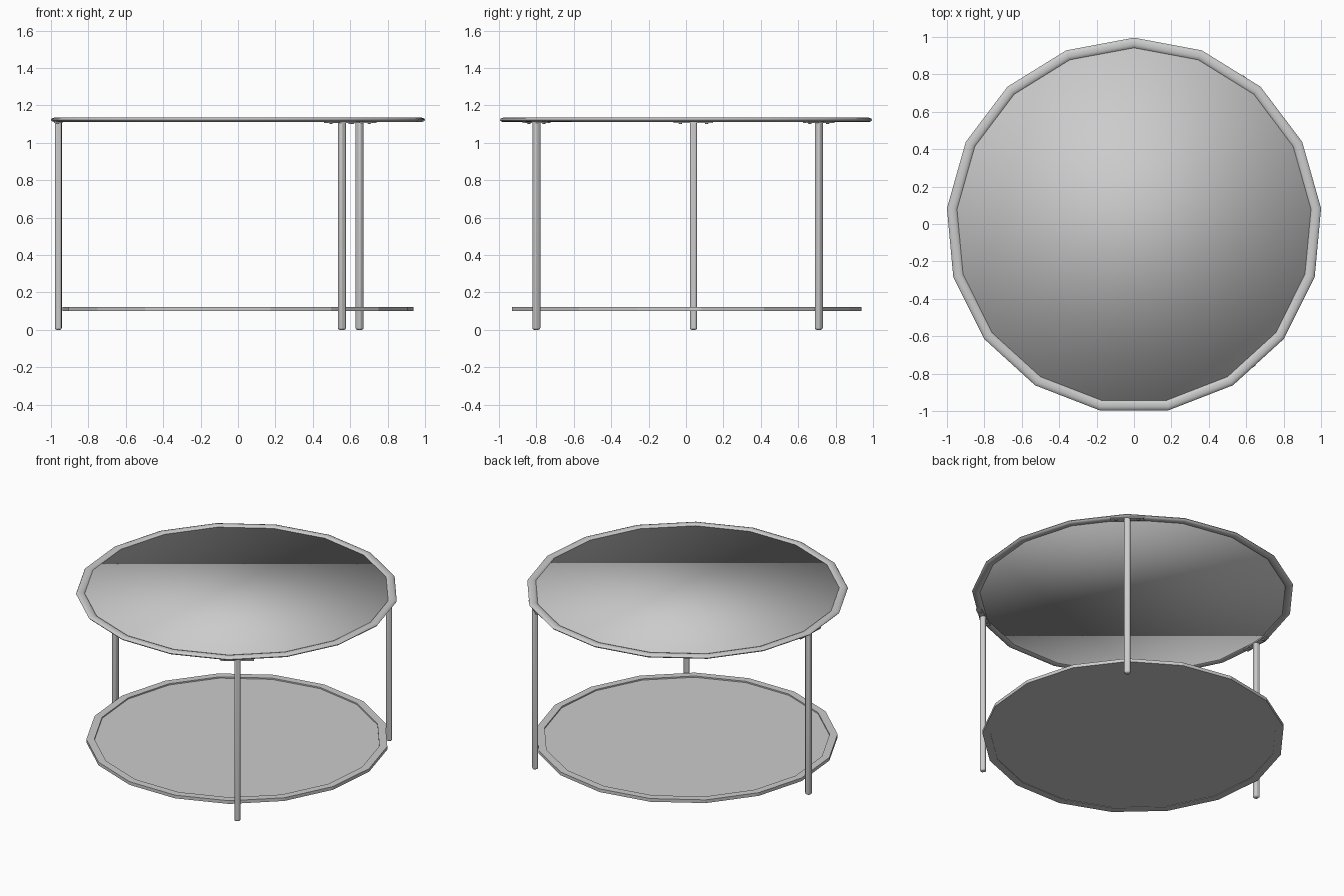
import bpy, bmesh, math
from mathutils import Matrix, Vector

if "Cube" in bpy.data.objects:
    bpy.data.objects.remove(bpy.data.objects["Cube"])

SIDES = 17


def finish(name, bm, smooth=None):
    bmesh.ops.recalc_face_normals(bm, faces=bm.faces)
    me = bpy.data.meshes.new(name)
    bm.to_mesh(me)
    bm.free()
    ob = bpy.data.objects.new(name, me)
    bpy.context.collection.objects.link(ob)
    if smooth is not None:
        bpy.ops.object.select_all(action='DESELECT')
        ob.select_set(True)
        bpy.context.view_layer.objects.active = ob
        if smooth >= 180:
            bpy.ops.object.shade_smooth()
        else:
            bpy.ops.object.shade_smooth_by_angle(angle=math.radians(smooth))
    return ob


def loop(bm, r, z, cy):
    # 17-sided loop with one corner pointing to the back
    return [bm.verts.new((r * math.sin(k * math.tau / SIDES),
                          cy + r * math.cos(k * math.tau / SIDES), z)) for k in range(SIDES)]


def bridge(bm, a, b):
    for i in range(SIDES):
        j = (i + 1) % SIDES
        bm.faces.new((a[i], a[j], b[j], b[i]))


def ring(name, profile, cy, smooth=None):
    bm = bmesh.new()
    loops = [loop(bm, r, z, cy) for r, z in profile]
    for i in range(len(loops)):
        bridge(bm, loops[i], loops[(i + 1) % len(loops)])
    return finish(name, bm, smooth)


def disc(name, r, z0, z1, cy, smooth=None):
    bm = bmesh.new()
    a, b = loop(bm, r, z0, cy), loop(bm, r, z1, cy)
    bridge(bm, a, b)
    bm.faces.new(a)
    bm.faces.new(b)
    return finish(name, bm, smooth)


# Table top: softly shaded panel in a rounded rim
TOP_Y = -0.0085
rim = [(0.976 + 0.028 * math.cos(t), 1.1225 + 0.0125 * math.sin(t))
       for t in [i * math.tau / 10 for i in range(10)]]
ring("top_rim", rim, TOP_Y, 50)
disc("top_panel", 0.955, 1.114, 1.125, TOP_Y, 180)

# Lower shelf: flat panel in a square-edged lip
LOW_Y = -0.004
ring("shelf_lip", [(0.942, 0.10), (0.942, 0.122), (0.892, 0.122), (0.892, 0.10)], LOW_Y)
disc("shelf_panel", 0.895, 0.103, 0.113, LOW_Y)


def box(name, size, centre, turn, bevel=0.0):
    bm = bmesh.new()
    bmesh.ops.create_cube(bm, size=1, matrix=Matrix.Translation(centre) @ turn
                          @ Matrix.Diagonal((*size, 1)))
    ob = finish(name, bm, 35)
    if bevel:
        m = ob.modifiers.new("rounding", 'BEVEL')
        m.width = bevel
        m.segments = 3
    return ob


# Legs with mounting plates and screws under the rim
for label, x, y in (("left", -0.96, 0.04), ("front_right", 0.555, -0.80), ("back_right", 0.65, 0.71)):
    turn = Matrix.Rotation(math.atan2(y, x), 4, 'Z')
    box(label + "_leg", (0.036, 0.038, 1.115), Vector((x, y, 0.5575)), turn, 0.011)
    box(label + "_plate", (0.036, 0.21, 0.008), Vector((x, y, 1.109)), turn)
    for side in (-1, 1):
        p = Vector((x, y, 1.104)) + turn @ Vector((0, 0.07 * side, 0))
        bm = bmesh.new()
        bmesh.ops.create_cone(bm, cap_ends=True, segments=10, radius1=0.007, radius2=0.011,
                              depth=0.008, matrix=Matrix.Translation(p))
        finish(label + ("_screw_a" if side < 0 else "_screw_b"), bm, 35)
